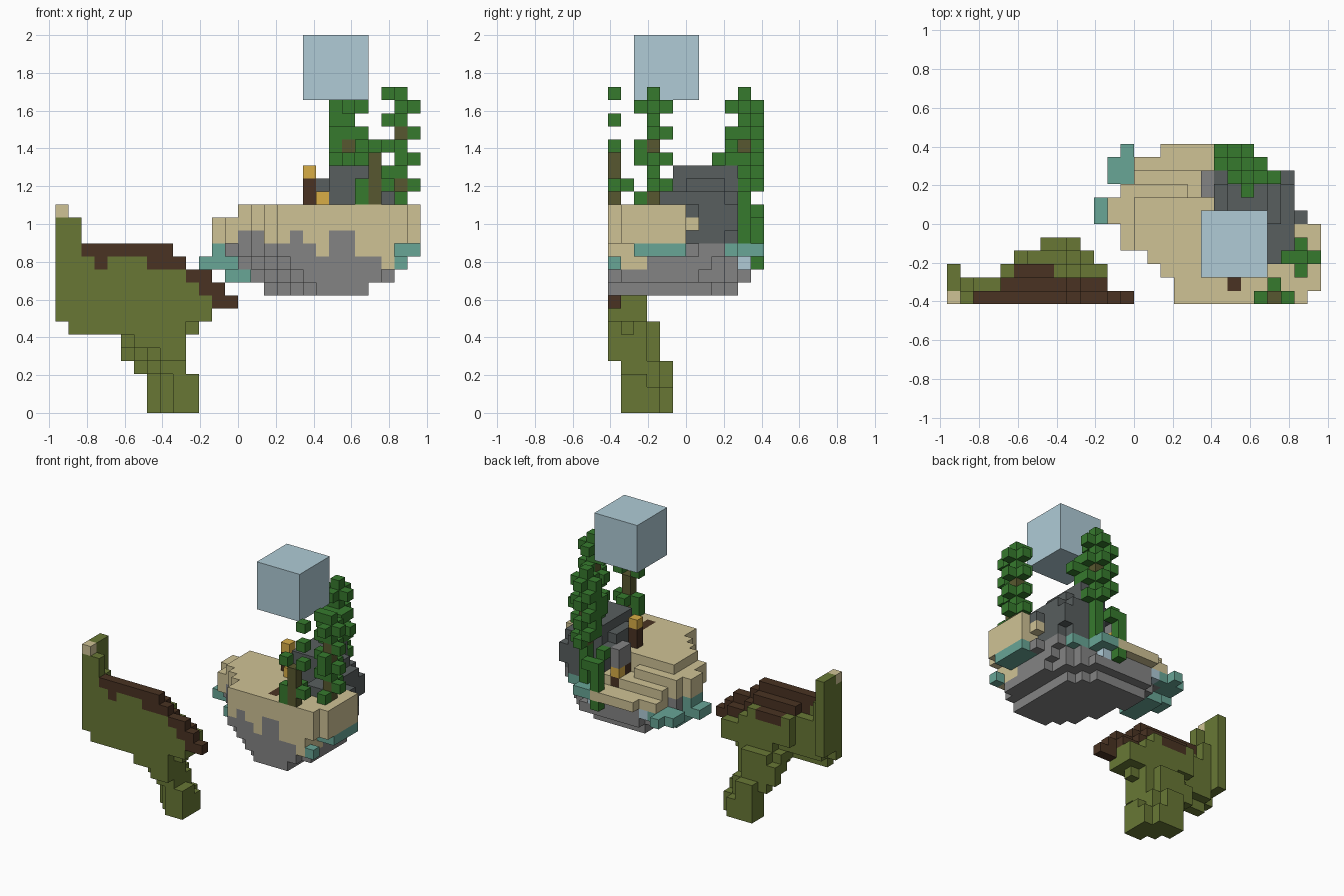
import bpy
import bmesh
from mathutils import Vector

cube = bpy.data.objects.get("Cube")
if cube:
    bpy.data.objects.remove(cube, do_unlink=True)

UNIT = 2 / 29                       # edge of one block
ORIGIN = Vector((-14, -6, 0))       # grid corner, in blocks


def material(name, *rgb):
    linear = [(c / 255) ** 2.2 for c in rgb] + [1]
    mat = bpy.data.materials.new(name)
    mat.use_nodes = True
    mat.diffuse_color = linear
    shader = mat.node_tree.nodes["Principled BSDF"]
    shader.inputs["Base Color"].default_value = linear
    shader.inputs["Roughness"].default_value = 1
    return mat


SAND = material("sand", 206, 193, 148)
STONE = material("stone grey", 131, 131, 131)
ROCK = material("dark rock", 89, 95, 95)
LEAF = material("leaf green", 57, 121, 49)
MOSS = material("moss olive", 104, 119, 56)
WOOD = material("dark wood", 75, 54, 39)
TEAL = material("teal", 104, 164, 149)
SKY = material("pale blue", 174, 202, 213)
GOLD = material("lamp gold", 215, 172, 72)
STEM = material("stem brown", 88, 88, 51)


def box(cells, mat, x, y, z):
    """Fill blocks; each axis is one index or an inclusive (first, last)."""
    spans = [range(a[0], a[1] + 1) if isinstance(a, tuple) else (a,) for a in (x, y, z)]
    for i in spans[0]:
        for j in spans[1]:
            for k in spans[2]:
                cells[i, j, k] = mat


def rows(cells, mat, z, starts, ends, first=0):
    """Fill one layer from a left and right limit for each row."""
    for j, (a, b) in enumerate(zip(starts, ends)):
        box(cells, mat, (a, b), j + first, z)


def build(name, cells):
    """Skin the blocks with outer faces only, joining flat areas of one colour."""
    bm = bmesh.new()
    mats = list(dict.fromkeys(cells.values()))
    verts = {}

    def corner(p):
        key = tuple(round(c) for c in p)
        if key not in verts:
            verts[key] = bm.verts.new((Vector(key) + ORIGIN) * UNIT)
        return verts[key]

    for cell, mat in cells.items():
        base = Vector(cell)
        for axis in range(3):
            for side in (0, 1):
                n, u, v = Vector(), Vector(), Vector()
                n[axis] = u[(axis + 1) % 3] = v[(axis + 2) % 3] = 1
                near = base + n * (2 * side - 1)
                if tuple(int(c) for c in near) in cells:
                    continue
                o = base + n * side
                loop = [corner(p) for p in (o, o + u, o + u + v, o + v)]
                face = bm.faces.new(loop if side else loop[::-1])
                face.material_index = mats.index(mat)
    bmesh.ops.dissolve_limit(bm, angle_limit=0.01, verts=bm.verts[:],
                             edges=bm.edges[:], delimit={'MATERIAL'})
    mesh = bpy.data.meshes.new(name)
    bm.to_mesh(mesh)
    bm.free()
    for mat in mats:
        mesh.materials.append(mat)
    obj = bpy.data.objects.new(name, mesh)
    bpy.context.collection.objects.link(obj)


# Mossy outcrop: flat front, wooden stepped top, sloping back
outcrop = {}
bottoms = [7] + [6] * 5 + [5, 5, 4, 4, 7, 7, 8, 8]
tops = [15, 14] + [12] * 7 + [11, 10, 10, 9, 8]
limits = [(0, 13), (2, 11), (4, 11)]
wooden = [(2, 13), (4, 11), (5, 7)]
for j in range(3):
    for i in range(limits[j][0], limits[j][1] + 1):
        top = max(tops[i] - j, 8)
        if j == 1 and i < 4:
            top = 10
        box(outcrop, MOSS, i, j, (min(bottoms[i] + (j if i < 7 else 0), top), top))
        if wooden[j][0] <= i <= wooden[j][1]:
            box(outcrop, WOOD, i, j, top)
box(outcrop, MOSS, 0, (1, 2), (8, 15))
box(outcrop, MOSS, 1, 1, (7, 12))
box(outcrop, SAND, 0, 0, 15)
box(outcrop, WOOD, 3, 0, 11)
box(outcrop, WOOD, (7, 8), 0, 11)
box(outcrop, WOOD, 11, 0, 9)
box(outcrop, WOOD, 12, 0, 8)
# Leg under the outcrop, leaning back as it goes down
rows(outcrop, MOSS, 6, [5, 5, 5, 6], [9, 10, 9, 8])
rows(outcrop, MOSS, 5, [7, 6, 5, 5], [9, 9, 9, 8])
rows(outcrop, MOSS, 4, [8, 7, 6, 5], [9, 9, 9, 8])
rows(outcrop, MOSS, 3, [8, 7, 6, 7], [9, 9, 9, 8], 1)
rows(outcrop, MOSS, 2, [9, 8, 7, 7], [10, 10, 9, 8], 1)
rows(outcrop, MOSS, (0, 1), [9, 8, 7, 7], [10, 10, 10, 9], 1)
build("mossy_outcrop", outcrop)

# Island: stone bowl
island = {}
rows(island, STONE, 9, [20, 19, 18, 18, 17, 17, 17, 16, 16, 16], [23] * 8 + [22, 21])
rows(island, STONE, 10, [19, 18, 17, 17, 16, 16, 15, 15, 15, 15, 16],
     [24] + [25] * 6 + [24, 24, 23, 22])
rows(island, STONE, 11, [18, 17, 17, 16, 15, 14, 14, 13, 13, 14, 16],
     [25] * 8 + [24, 23, 20])
rows(island, STONE, 12, [17, 17, 16, 15, 14, 13, 13, 13, 13, 14, 15],
     [25, 25] + [26] * 5 + [25, 25, 24, 22])
# Sand deck, stepping down toward the back
shore = [17, 17, 16, 15, 13, 13, 12, 12, 13, 14]
right_edge = [26] + [27] * 5 + [20] * 4
rows(island, SAND, 13, shore, right_edge)
rows(island, SAND, 14, shore[:8], right_edge)
rows(island, SAND, 15, [max(s, 14) for s in shore[:8]], right_edge)
box(island, SAND, (13, 17), 8, 14)
box(island, SAND, (16, 20), 11, 12)
box(island, SAND, (14, 20), (9, 10), 12)
for i in (20, 23, 24, 25):
    box(island, SAND, i, 0, 12)
for i, j in ((14, 4), (15, 3), (18, 0), (21, 0), (22, 0)):
    box(island, STONE, i, j, 13)
box(island, SAND, 25, (0, 2), (11, 12))
box(island, SAND, 26, 6, 14)
box(island, WOOD, 21, (1, 3), 15)           # hatch in the deck
box(island, WOOD, 19, (8, 9), (13, 14))     # nook for the low lamp
box(island, GOLD, 19, 9, 14)
# Teal fringe and pale pools
box(island, TEAL, 26, 0, 11)
box(island, TEAL, (26, 27), (2, 5), 12)
box(island, TEAL, (23, 24), (8, 9), 12)
box(island, TEAL, (21, 22), (10, 11), 12)
box(island, TEAL, (11, 13), (6, 7), 11)
box(island, TEAL, (12, 13), (9, 10), 11)
box(island, TEAL, 14, 10, 11)
box(island, TEAL, 12, (6, 7), 12)
box(island, TEAL, 13, 11, 11)
box(island, TEAL, (13, 14), (5, 8), 10)
for i in (15, 21):
    box(island, SKY, i, 10, 11)
build("island", island)

# Dark rock rising from the back of the deck
rock = {}
box(rock, ROCK, (21, 24), (6, 9), (13, 15))
box(rock, ROCK, 25, (6, 8), 13)
box(rock, ROCK, 25, (6, 9), (14, 15))
box(rock, ROCK, 26, 6, 15)
box(rock, ROCK, (24, 25), (3, 5), 16)
box(rock, ROCK, (21, 25), (5, 8), 16)
box(rock, ROCK, 20, (6, 9), 16)
box(rock, ROCK, (21, 24), 9, 16)
box(rock, ROCK, (20, 24), (6, 8), 17)
box(rock, ROCK, (21, 23), (5, 9), (17, 18))
box(rock, STONE, 19, (8, 9), (15, 16))
build("rock", rock)

# Lamps
lamp = {}
box(lamp, WOOD, 19, 6, (16, 17))
box(lamp, GOLD, 19, 6, 18)
box(lamp, GOLD, 20, 5, 16)
build("lamp_post", lamp)


def kelp(cells, i, j, low, high):
    """A stem with leaves on alternating sides."""
    for k in range(low, high + 1):
        box(cells, LEAF if k % 4 == 2 else STEM, i, j, k)
        sides = ([(-1, 0), (0, -1)], [(1, 0), (0, 1)],
                 [(-1, 0)], [(1, 0), (0, -1), (0, 1)])[k % 4]
        for a, b in sides:
            box(cells, LEAF, i + a, j + b, k)


right_kelp = {}
kelp(right_kelp, 26, 3, 16, 23)
box(right_kelp, LEAF, (25, 26), 3, 24)
build("right_kelp", right_kelp)

back_kelp = {}
box(back_kelp, LEAF, 22, 10, (13, 16))
kelp(back_kelp, 22, 10, 17, 23)
box(back_kelp, LEAF, 22, 10, 24)
box(back_kelp, LEAF, (21, 24), 9, 20)
box(back_kelp, STEM, 22, 9, 20)
box(back_kelp, LEAF, (21, 23), 9, 21)
box(back_kelp, LEAF, 22, 8, 19)
box(back_kelp, LEAF, 23, 9, 19)
for k in (19, 21, 23):
    box(back_kelp, LEAF, 21, 10, k)
    box(back_kelp, LEAF, 21, 11, k - 1)
box(back_kelp, LEAF, 21, 11, 15)
box(back_kelp, LEAF, 20, 11, (11, 15))
box(back_kelp, LEAF, 20, 10, 16)
build("back_kelp", back_kelp)

front_kelp = {}
box(front_kelp, STEM, 24, 0, (16, 19))
box(front_kelp, LEAF, 23, 0, (16, 17))
box(front_kelp, LEAF, 25, 0, 17)
box(front_kelp, LEAF, 24, 1, 17)
box(front_kelp, LEAF, 23, 0, 20)
for k in (20, 22, 24):
    box(front_kelp, LEAF, 25, 0, k)
build("front_kelp", front_kelp)

# Floating block
block = {}
box(block, SKY, (19, 23), (2, 6), (24, 28))
build("floating_block", block)
